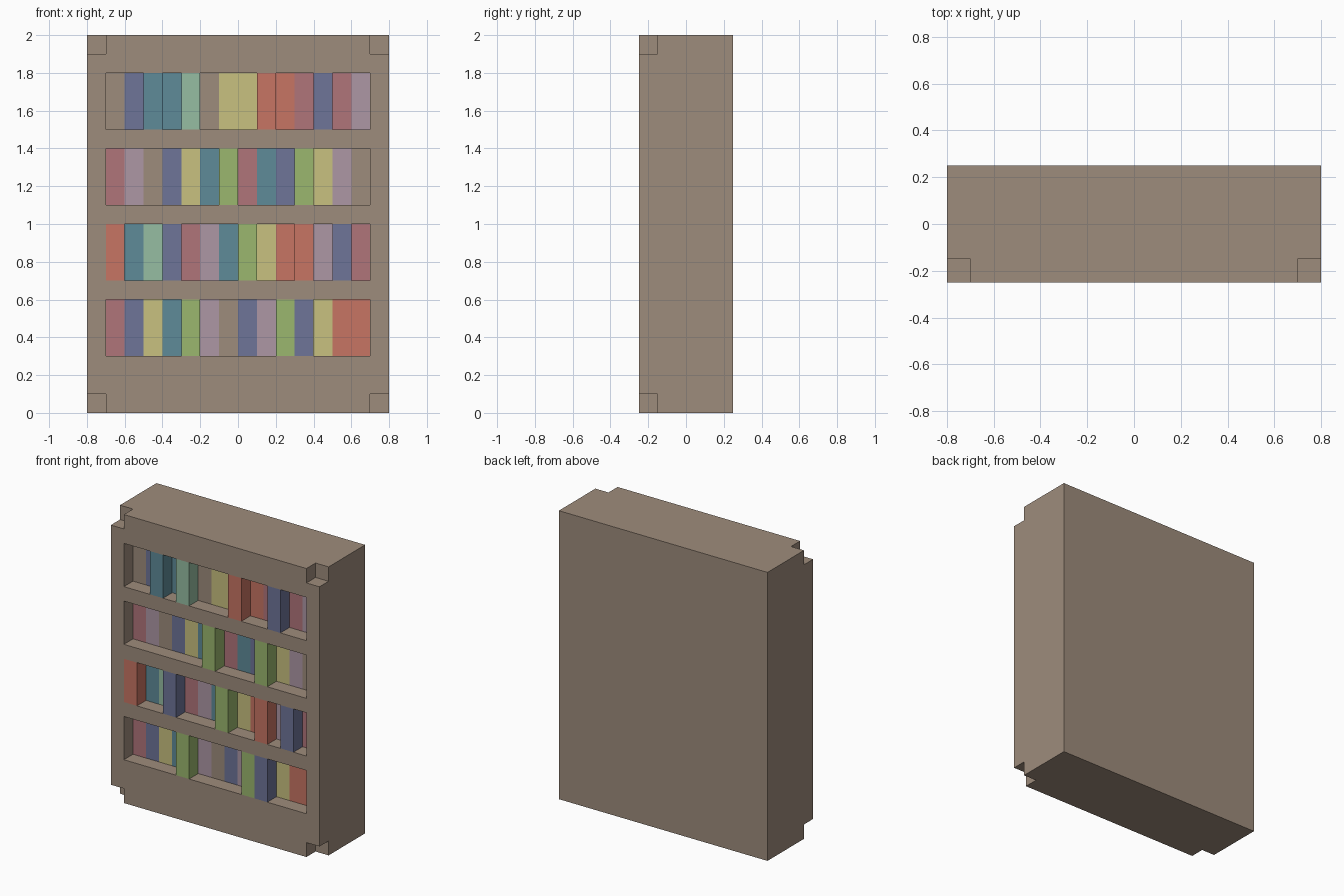
import bpy
import bmesh
from mathutils import Matrix, Vector

if "Cube" in bpy.data.objects:
    bpy.data.objects.remove(bpy.data.objects["Cube"])


def lin(c):
    c /= 255
    return c / 12.92 if c <= 0.04045 else ((c + 0.055) / 1.055) ** 2.4


def material(name, rgb):
    m = bpy.data.materials.new(name)
    m.diffuse_color = (*[lin(c) for c in rgb], 1)
    m.use_nodes = True
    m.node_tree.nodes["Principled BSDF"].inputs["Base Color"].default_value = m.diffuse_color
    return m


# One material per flat colour, keyed by the letters used in the shelf rows
MATS = {
    "w": material("brown_wood", (158, 140, 124)),
    "p": material("rose", (176, 117, 122)),
    "b": material("slate_blue", (110, 117, 152)),
    "t": material("teal", (95, 139, 152)),
    "m": material("mint", (150, 189, 162)),
    "y": material("yellow", (200, 193, 128)),
    "r": material("brick_red", (199, 117, 99)),
    "g": material("leaf_green", (155, 183, 110)),
    "v": material("mauve", (174, 151, 165)),
}


def add_box(bm, lo, hi):
    lo, hi = Vector(lo), Vector(hi)
    mat = Matrix.Translation((lo + hi) / 2) @ Matrix.Diagonal((*(hi - lo), 1))
    bmesh.ops.create_cube(bm, size=1, matrix=mat)


def boxes(name, spans, mat):
    bm = bmesh.new()
    for lo, hi in spans:
        add_box(bm, lo, hi)
    me = bpy.data.meshes.new(name)
    bm.to_mesh(me)
    bm.free()
    me.materials.append(mat)
    ob = bpy.data.objects.new(name, me)
    bpy.context.scene.collection.objects.link(ob)
    return ob


W, D, H, U = 0.8, 0.25, 2.0, 0.1       # half width, half depth, height, block unit
SHELF_Z = [1.5, 1.1, 0.7, 0.3]         # floors of the openings, top to bottom

# Bookcase body
case = boxes("bookcase_body", [((-W, -D, 0), (W, D, H))], MATS["w"])

# Cutters: four shelf openings and four notched front corners
cuts = [((-0.7, -D - U, z), (0.7, -D + 2 * U, z + 0.3)) for z in SHELF_Z]
for x0, x1 in ((-W - U, -W + U), (W - U, W + U)):
    for z0, z1 in ((-U, U), (H - U, H + U)):
        cuts.append(((x0, -D - U, z0), (x1, -D + U, z1)))
cutter = boxes("case_cutter", cuts, MATS["w"])
cutter.hide_render = True
mod = case.modifiers.new("openings", "BOOLEAN")
mod.operation = "DIFFERENCE"
mod.solver = "EXACT"
mod.object = cutter
dg = bpy.context.evaluated_depsgraph_get()
carved = bpy.data.meshes.new_from_object(case.evaluated_get(dg))
case.modifiers.clear()
case.data = carved
bpy.data.objects.remove(cutter)

# Books: one letter per column; capitals are pulled out flush with the front
ROWS = ["wbTtMwyyRrpBpv",
        "pvwbytGptbGyvw",
        "RtmBpvtGyrRvBp",
        "pbytGvwbvGByrr"]
for r, (row, z) in enumerate(zip(ROWS, SHELF_Z)):
    for i, c in enumerate(row):
        x = -0.7 + i * U
        front = -D if c.isupper() else -D + U
        boxes(f"book_row{r + 1}_{i + 1}",
              [((x, front, z), (x + U, -D + 2 * U, z + 0.3))], MATS[c.lower()])
